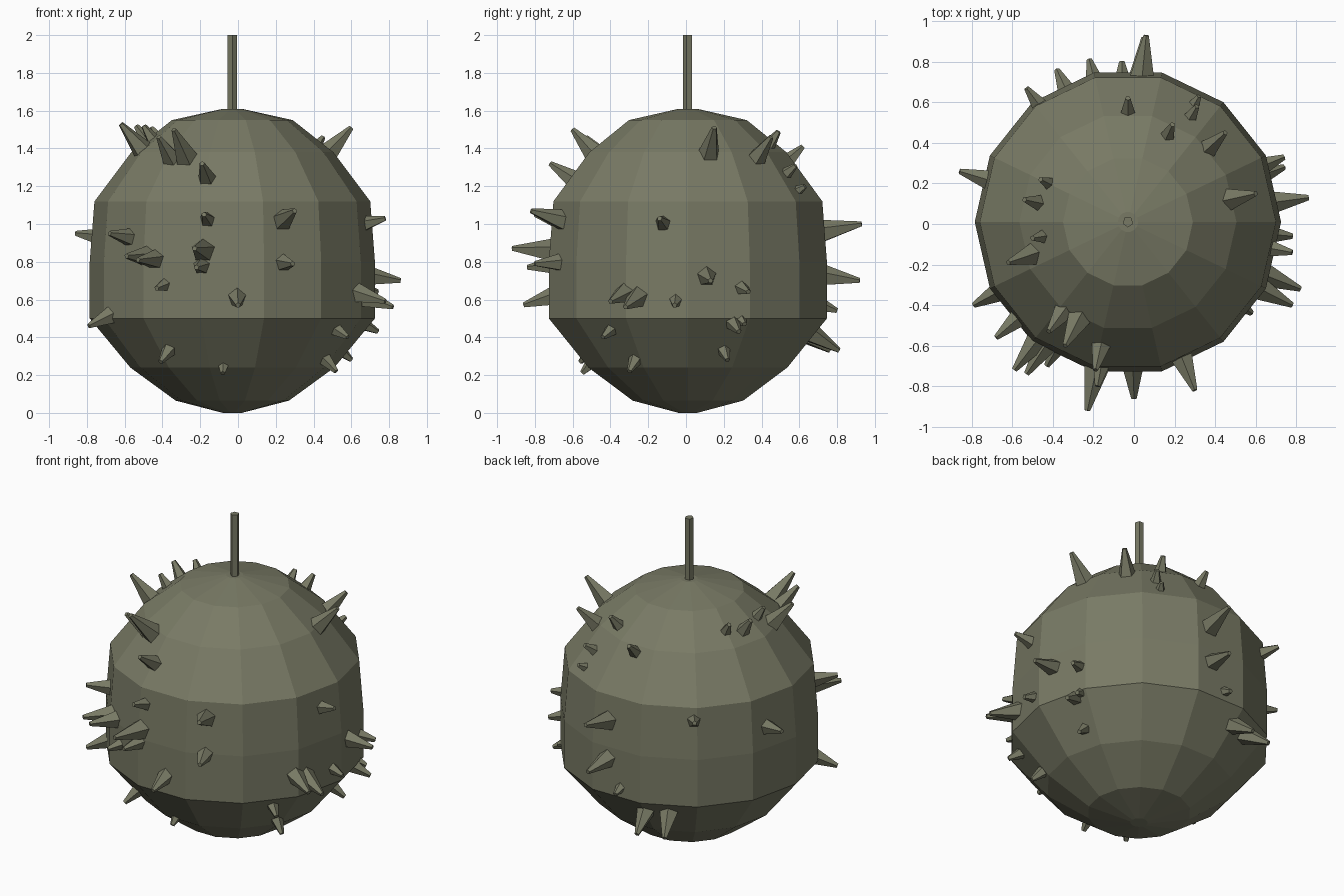
import bpy, bmesh, math
from mathutils import Vector, Matrix
from mathutils.bvhtree import BVHTree

if "Cube" in bpy.data.objects:
    bpy.data.objects.remove(bpy.data.objects["Cube"], do_unlink=True)

SIDES = 14
CORE = Vector((-0.03, 0.01, 0.82))


def make_material(name, rgb):
    mat = bpy.data.materials.new(name)
    mat.use_nodes = True
    colour = (*rgb, 1.0)
    mat.diffuse_color = colour
    mat.node_tree.nodes["Principled BSDF"].inputs["Base Color"].default_value = colour
    return mat


olive = make_material("olive_metal", (0.19, 0.195, 0.13))


def add_object(name, bm):
    bmesh.ops.recalc_face_normals(bm, faces=bm.faces)
    mesh = bpy.data.meshes.new(name)
    bm.to_mesh(mesh)
    mesh.materials.append(olive)
    obj = bpy.data.objects.new(name, mesh)
    bpy.context.collection.objects.link(obj)
    return obj


def add_cone(bm, start, end, r_start, r_end, sides):
    """Tapered prism running from start to end."""
    axis = end - start
    turn = axis.to_track_quat("Z", "Y").to_matrix().to_4x4()
    place = Matrix.Translation((start + end) / 2) @ turn
    bmesh.ops.create_cone(bm, cap_ends=True, segments=sides, radius1=r_start,
                          radius2=r_end, depth=axis.length, matrix=place)


# Faceted shell turned from a (radius, height) profile
profile = [(0.05, 0), (0.3, 0.065), (0.54, 0.24), (0.755, 0.5), (0.755, 0.8),
           (0.73, 1.12), (0.535, 1.38), (0.32, 1.55), (0.05, 1.61)]
shell = bmesh.new()
rings = []
for radius, height in profile:
    ring = []
    for i in range(SIDES):
        a = math.tau * i / SIDES
        ring.append(shell.verts.new((CORE.x + radius * math.cos(a),
                                     CORE.y + radius * math.sin(a), height)))
    rings.append(ring)
for low, high in zip(rings, rings[1:]):
    for i in range(SIDES):
        j = (i + 1) % SIDES
        shell.faces.new((low[i], low[j], high[j], high[i]))
shell.faces.new(rings[0][::-1])
shell.faces.new(rings[-1])
add_object("shell", shell)
surface = BVHTree.FromBMesh(shell)

# Upright rod on top
rod = bmesh.new()
add_cone(rod, Vector((CORE.x, CORE.y, 1.55)), Vector((CORE.x, CORE.y, 2)), 0.027, 0.027, 5)
add_object("top_rod", rod)

# Spike tips, grouped by the side of the shell they grow from
spike_groups = {
    "front_spikes": [
        (-.68, -.56, .95), (-.59, -.72, .83), (-.53, -.74, .81), (-.43, -.7, .66),
        (-.18, -.8, 1.05), (-.23, -.92, .87), (-.22, -.84, .77), (.3, -.82, 1.07),
        (.29, -.8, .79), (0, -.86, .57), (-.41, -.56, .27), (-.08, -.55, .21),
        (-.79, -.4, .46)],
    "left_spikes": [
        (.78, -.4, .59), (.82, -.32, .56), (.58, -.44, .4), (.52, -.3, .22),
        (.78, -.14, 1.03), (.86, .13, .7), (.74, .33, .64), (.74, .28, .43),
        (.69, .31, .47), (.6, .22, .28), (.78, -.06, .57)],
    "back_spikes": [
        (.06, .93, 1), (.05, .92, .7), (-.06, .8, .54), (-.22, .81, .33),
        (-.38, .76, .33), (-.53, .67, 1.07), (-.86, .26, .95)],
    "upper_spikes": [
        (.6, .15, 1.51), (.45, .45, 1.46), (.19, .49, 1.49), (-.03, .62, 1.41),
        (.31, .58, 1.31), (.32, .63, 1.2), (-.62, -.19, 1.53), (-.5, -.07, 1.52),
        (-.54, .12, 1.52), (-.46, .22, 1.51), (-.42, -.53, 1.46), (-.34, -.6, 1.5),
        (-.19, -.72, 1.32)],
}

# Each spike points away from the core, wider when it is longer
for name, tips in spike_groups.items():
    bm = bmesh.new()
    for point in tips:
        tip = Vector(point)
        inward = (CORE - tip).normalized()
        foot = surface.ray_cast(tip, inward)[0]
        if foot is None:
            continue
        length = (tip - foot).length
        base_radius = 0.026 + 0.21 * length
        add_cone(bm, foot + inward * 0.03, tip, base_radius, 0.014, 5)
    add_object(name, bm)
